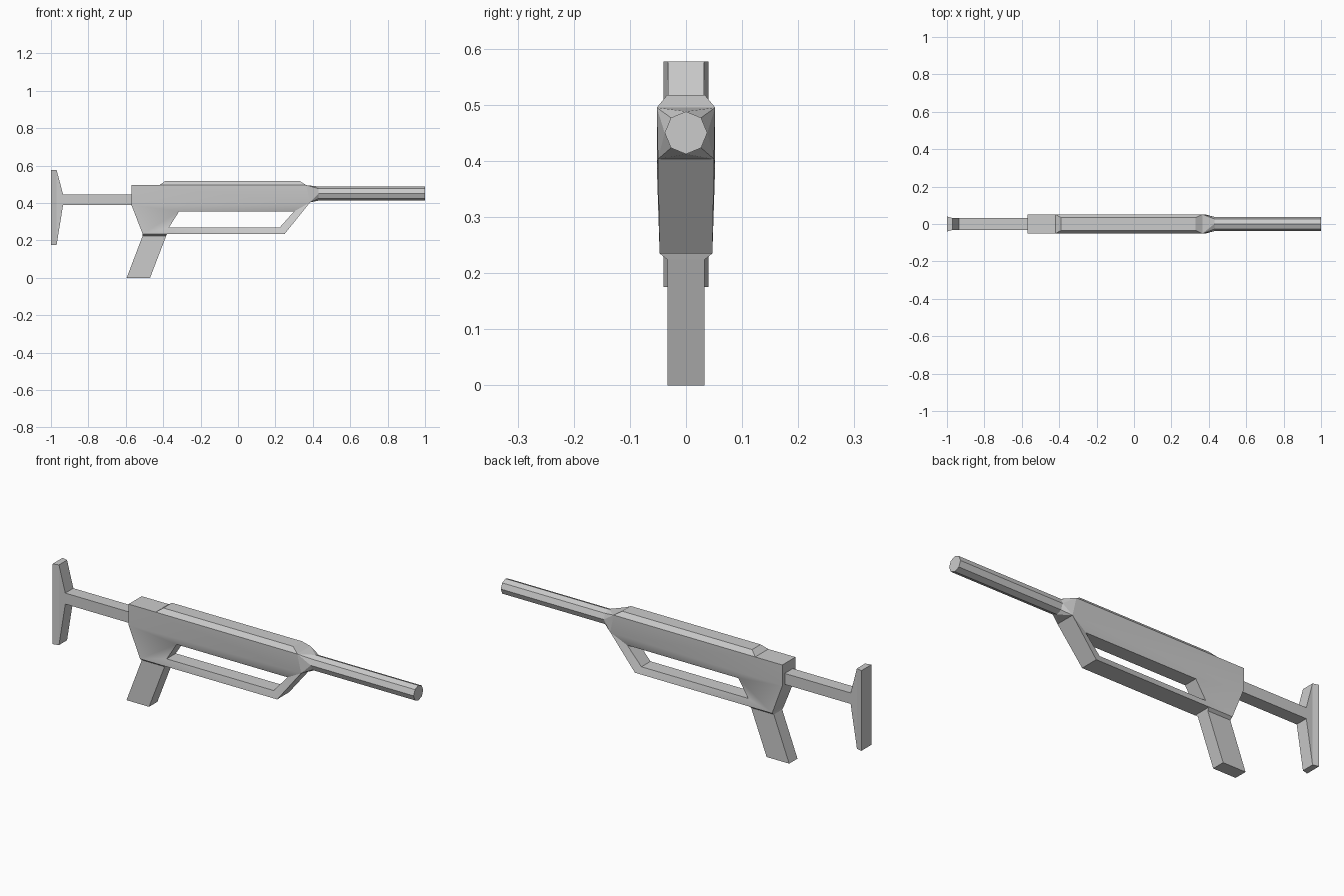
import bpy, bmesh, math

if "Cube" in bpy.data.objects:
    bpy.data.objects.remove(bpy.data.objects["Cube"])


def finish(name, bm, smooth=False):
    bmesh.ops.recalc_face_normals(bm, faces=bm.faces)
    mesh = bpy.data.meshes.new(name)
    bm.to_mesh(mesh)
    bm.free()
    ob = bpy.data.objects.new(name, mesh)
    bpy.context.collection.objects.link(ob)
    if smooth:
        bpy.ops.object.select_all(action='DESELECT')
        ob.select_set(True)
        bpy.context.view_layer.objects.active = ob
        bpy.ops.object.shade_smooth_by_angle(angle=math.radians(30))
    return ob


def loft(name, rings):
    """Skin a list of equal-length vertex rings and cap both ends."""
    bm = bmesh.new()
    rows = [[bm.verts.new(p) for p in r] for r in rings]
    n = len(rows[0])
    for a, b in zip(rows, rows[1:]):
        for i in range(n):
            j = (i + 1) % n
            bm.faces.new((a[i], a[j], b[j], b[i]))
    bm.faces.new(rows[0])
    bm.faces.new(rows[-1])
    return finish(name, bm)


def rect_x(x, y, z0, z1):
    return [(x, -y, z0), (x, y, z0), (x, y, z1), (x, -y, z1)]


def rect_z(z, x0, x1, y):
    return [(x0, -y, z), (x1, -y, z), (x1, y, z), (x0, y, z)]


def octagon(x, r=0.038, zc=0.45):
    return [(x, r * math.cos(i * math.pi / 4), zc + r * math.sin(i * math.pi / 4))
            for i in range(8)]


# Receiver with the open hand guard below it: outer outline, window, mirrored sides
outer = [(-0.57, 0.39, 0.052), (0.385, 0.403, 0.05), (0.25, 0.235, 0.047), (-0.51, 0.235, 0.047)]
window = [(-0.315, 0.355, 0.036), (0.30, 0.355, 0.036), (0.222, 0.268, 0.036), (-0.37, 0.268, 0.036)]
top = [(-0.57, 0.495, 0.052), (0.365, 0.495, 0.052)]
bm = bmesh.new()
sides = []
for s in (-1, 1):
    o, w, t = [[bm.verts.new((x, s * y, z)) for x, z, y in pts] for pts in (outer, window, top)]
    for i in range(4):
        j = (i + 1) % 4
        bm.faces.new((o[i], o[j], w[j], w[i]))
    bm.faces.new((t[0], t[1], o[1], o[0]))
    sides.append((w, [t[0], t[1], o[1], o[2], o[3], o[0]]))
for a, b in zip(*sides):
    for i in range(len(a)):
        j = (i + 1) % len(a)
        bm.faces.new((a[i], a[j], b[j], b[i]))
finish("receiver_and_hand_guard", bm, smooth=True)

# Raised top rail with bevelled sides
loft("top_rail", [rect_z(0.495, -0.42, 0.365, 0.052), rect_z(0.517, -0.39, 0.33, 0.034)])

# Taper from square receiver to octagonal barrel
bm = bmesh.new()
ends = [(0.365, s * 0.052, 0.495) for s in (-1, 1)] + [(0.385, s * 0.05, 0.403) for s in (-1, 1)]
for p in ends + octagon(0.43):
    bm.verts.new(p)
bmesh.ops.convex_hull(bm, input=bm.verts)
finish("barrel_taper", bm)

# Barrel
loft("barrel", [octagon(0.43), octagon(1.0)])

# Raked pistol grip with a small shoulder at the top
loft("grip", [rect_z(0.235, -0.51, -0.38, 0.047),
              rect_z(0.224, -0.51, -0.384, 0.033),
              rect_z(0.0, -0.595, -0.47, 0.033)])

# Stock bar
loft("stock_bar", [rect_x(-0.94, 0.032, 0.39, 0.445), rect_x(-0.57, 0.032, 0.39, 0.445)])

# Butt plate, narrowing toward the bar
loft("butt_plate", [rect_x(-1.0, 0.04, 0.175, 0.577),
                    rect_x(-0.97, 0.032, 0.175, 0.577),
                    rect_x(-0.935, 0.032, 0.39, 0.445)])
